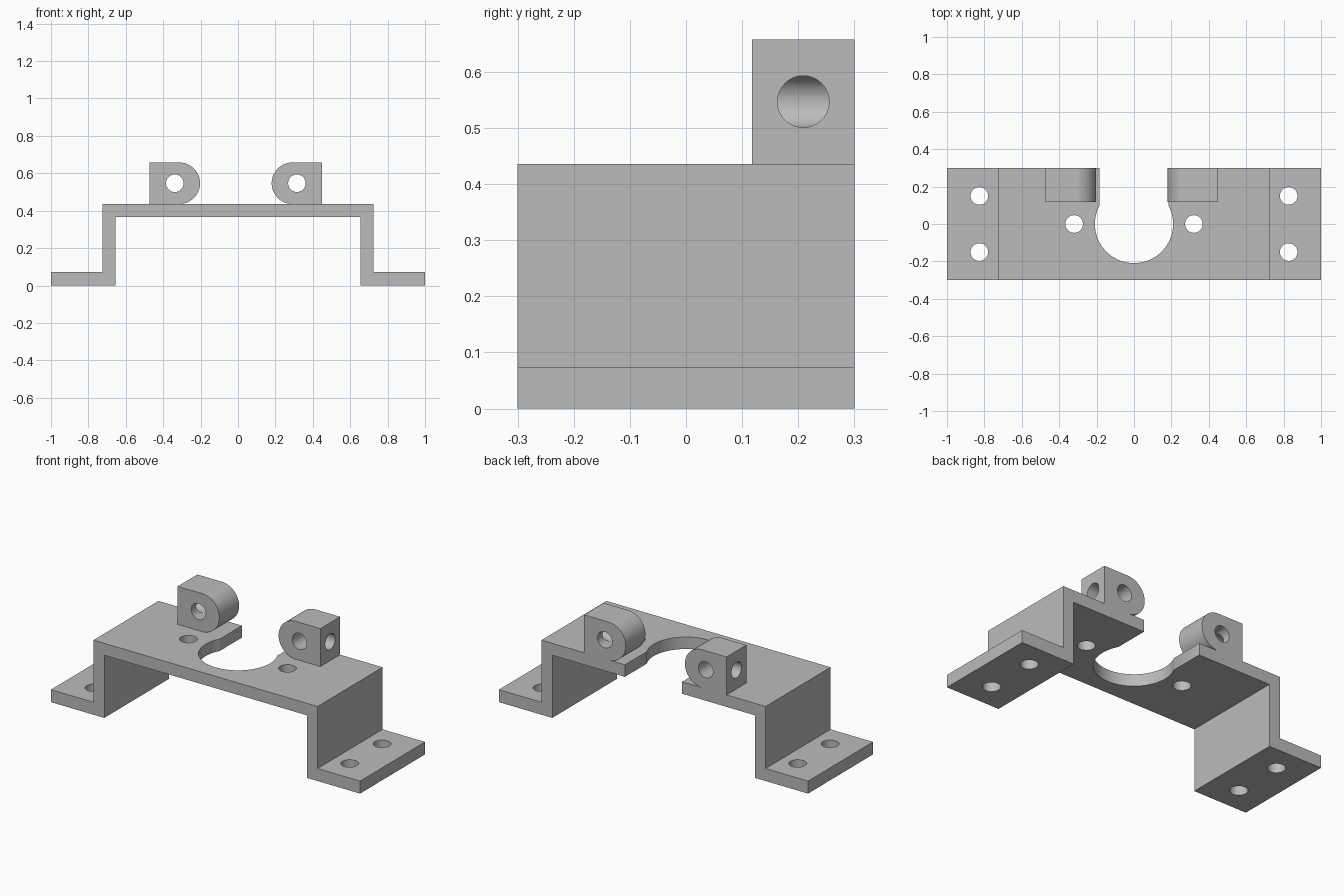
import bpy, bmesh
from math import pi, sin, cos
from mathutils import Matrix, Vector

cube = bpy.data.objects.get("Cube")
if cube:
    bpy.data.objects.remove(cube, do_unlink=True)

grey = bpy.data.materials.new("plain grey")
grey.use_nodes = True
colour = (0.5, 0.5, 0.5, 1)
grey.diffuse_color = colour
grey.node_tree.nodes["Principled BSDF"].inputs["Base Color"].default_value = colour

DEPTH = 0.3          # half depth of the bracket
TOP = 0.436          # top of the bridge plate
THICK = 0.07
HOLE = 0.047


def add_object(name, bm):
    bmesh.ops.recalc_face_normals(bm, faces=bm.faces)
    mesh = bpy.data.meshes.new(name)
    bm.to_mesh(mesh)
    bm.free()
    mesh.materials.append(grey)
    obj = bpy.data.objects.new(name, mesh)
    bpy.context.collection.objects.link(obj)
    return obj


def extrude_profile(name, points, y0, y1):
    """Solid from an x-z outline, swept along y."""
    bm = bmesh.new()
    face = bm.faces.new([bm.verts.new((x, y0, z)) for x, z in points])
    swept = bmesh.ops.extrude_face_region(bm, geom=[face])["geom"]
    verts = [v for v in swept if isinstance(v, bmesh.types.BMVert)]
    bmesh.ops.translate(bm, verts=verts, vec=(0, y1 - y0, 0))
    return add_object(name, bm)


def cylinder(start, end, radius, segments=48):
    start, end = Vector(start), Vector(end)
    axis = end - start
    turn = axis.to_track_quat('Z', 'Y').to_matrix().to_4x4()
    bm = bmesh.new()
    bmesh.ops.create_cone(bm, cap_ends=True, segments=segments, radius1=radius,
                          radius2=radius, depth=axis.length,
                          matrix=Matrix.Translation((start + end) / 2) @ turn)
    return add_object("cutter", bm)


def cut(obj, cutter):
    """Subtract the cutter, bake the result and discard the cutter."""
    cutter.hide_render = True
    mod = obj.modifiers.new("cut", 'BOOLEAN')
    mod.operation, mod.solver, mod.object = 'DIFFERENCE', 'EXACT', cutter
    bpy.context.view_layer.update()
    graph = bpy.context.evaluated_depsgraph_get()
    mesh = bpy.data.meshes.new_from_object(obj.evaluated_get(graph))
    obj.modifiers.clear()
    obj.data = mesh
    bpy.data.objects.remove(cutter, do_unlink=True)


# Bent bracket: bridge, legs and feet in one outline
half = [(0.655, TOP - THICK), (0.655, 0), (1, 0), (1, 0.073),
        (0.725, 0.073), (0.725, TOP)]
outline = half + [(-x, z) for x, z in reversed(half)]
bracket = extrude_profile("bracket", outline, -DEPTH, DEPTH)

# Central round opening with a slot to the back edge
cut(bracket, cylinder((0, 0, 0.2), (0, 0, 0.6), 0.209, 96))
slot = [(-0.185, 0.2), (0.185, 0.2), (0.185, 0.6), (-0.185, 0.6)]
cut(bracket, extrude_profile("cutter", slot, 0, 0.5))

# Screw holes in the bridge and the feet
for side in (-1, 1):
    cut(bracket, cylinder((side * 0.32, 0, 0.2), (side * 0.32, 0, 0.6), HOLE))
    for y in (-0.15, 0.15):
        cut(bracket, cylinder((side * 0.827, y, -0.1), (side * 0.827, y, 0.2), HOLE))

# Lugs: square outside, round inside, with a cross hole from the outer face
R, LENGTH, FRONT = 0.111, 0.27, 0.118
MID = TOP + R
parts = [bracket]
for name, side, inner in (("left_lug", 1, 0.18), ("right_lug", -1, 0.203)):
    centre, outer = inner + R, inner + LENGTH
    arc = [(centre - R * sin(pi * i / 32), MID + R * cos(pi * i / 32))
           for i in range(33)]
    points = arc + [(outer, TOP), (outer, TOP + 2 * R)]
    lug = extrude_profile(name, [(side * x, z) for x, z in points], FRONT, DEPTH)
    hole_x = side * (inner + LENGTH / 2)
    mid_y = (FRONT + DEPTH) / 2
    cut(lug, cylinder((hole_x, 0, MID), (hole_x, 0.5, MID), HOLE))
    cut(lug, cylinder((hole_x, mid_y, MID), (side * 0.6, mid_y, MID), HOLE - 0.001))
    parts.append(lug)

# Smooth the round walls, keep the bends sharp
bpy.ops.object.select_all(action='DESELECT')
for obj in parts:
    obj.select_set(True)
bpy.context.view_layer.objects.active = bracket
bpy.ops.object.shade_smooth_by_angle(angle=pi / 6)
